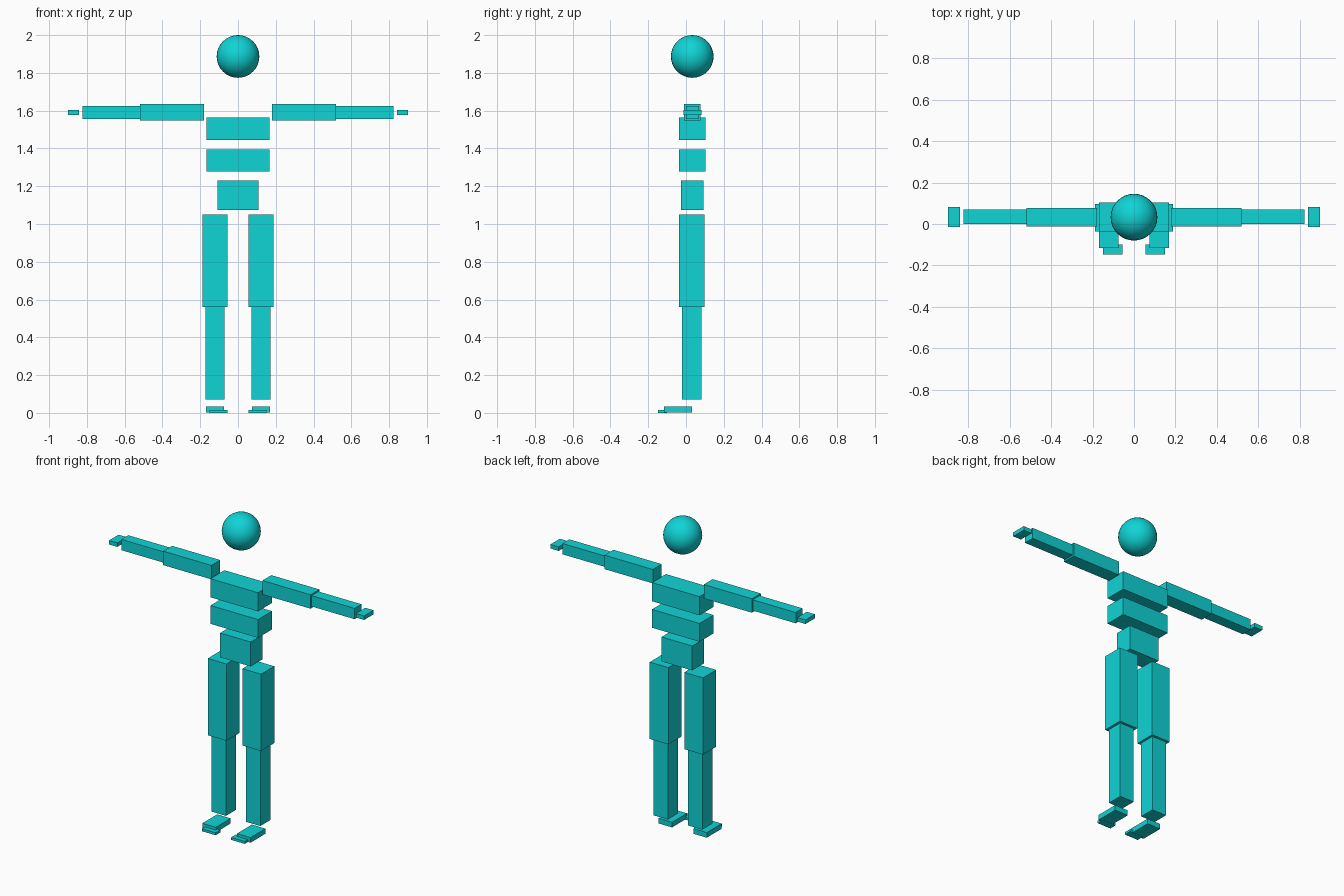
import bpy
from mathutils import Vector

if "Cube" in bpy.data.objects:
    bpy.data.objects.remove(bpy.data.objects["Cube"], do_unlink=True)

# Single flat colour
teal = bpy.data.materials.new("bright_teal")
teal.use_nodes = True
colour = (0.005, 0.66, 0.67, 1)
teal.diffuse_color = colour
teal.node_tree.nodes["Principled BSDF"].inputs["Base Color"].default_value = colour


def box(name, x, y, z):
    """Box spanning the given (min, max) range on each axis."""
    low, high = Vector((x[0], y[0], z[0])), Vector((x[1], y[1], z[1]))
    bpy.ops.mesh.primitive_cube_add(size=1, location=(low + high) / 2)
    obj = bpy.context.object
    obj.name = name
    obj.scale = high - low
    bpy.ops.object.transform_apply(location=False, rotation=False, scale=True)
    obj.data.materials.append(teal)


def pair(name, x, y, z):
    """Matching boxes on the left (+x) and right (-x)."""
    box("left_" + name, x, y, z)
    box("right_" + name, (-x[1], -x[0]), y, z)


# Head
bpy.ops.mesh.primitive_uv_sphere_add(segments=32, ring_count=16, radius=0.113,
                                     location=(0, 0.033, 1.887))
head = bpy.context.object
head.name = "head"
head.data.materials.append(teal)
bpy.ops.object.shade_smooth_by_angle()

# Torso
box("chest", (-0.168, 0.168), (-0.038, 0.103), (1.446, 1.565))
box("abdomen", (-0.168, 0.168), (-0.038, 0.103), (1.277, 1.394))
box("hips", (-0.108, 0.108), (-0.026, 0.092), (1.074, 1.23))

# Arms
pair("upper_arm", (0.18, 0.52), (-0.011, 0.078), (1.547, 1.636))
pair("forearm", (0.52, 0.823), (0, 0.069), (1.557, 1.626))
pair("hand", (0.842, 0.9), (-0.014, 0.081), (1.578, 1.604))

# Legs
pair("thigh", (0.056, 0.188), (-0.036, 0.097), (0.56, 1.05))
pair("shin", (0.071, 0.172), (-0.02, 0.081), (0.071, 0.56))
pair("foot", (0.075, 0.17), (-0.117, 0.033), (0.001, 0.034))
pair("toes", (0.055, 0.151), (-0.147, -0.1), (0, 0.016))
